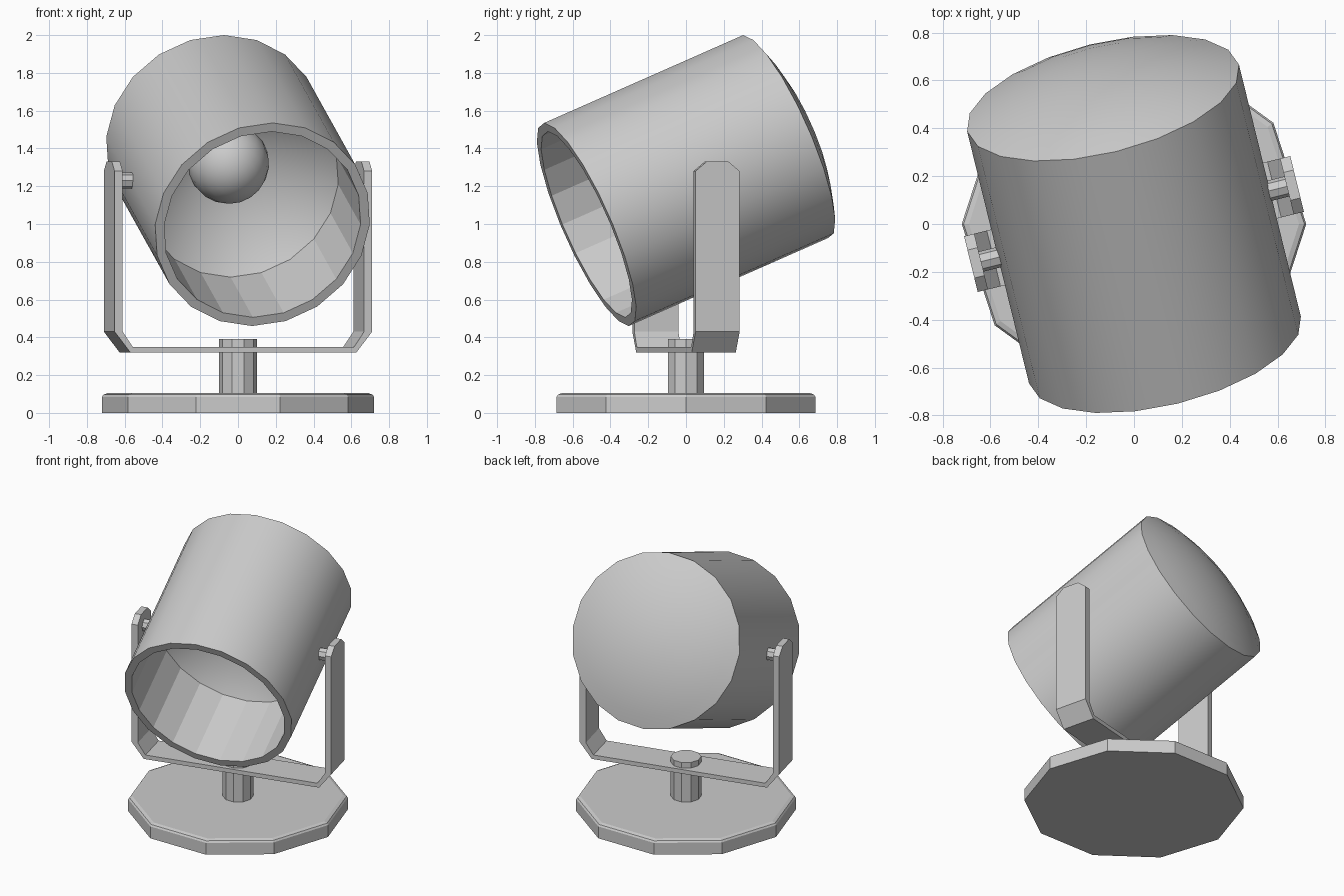
import bpy, bmesh, math
from mathutils import Matrix

if "Cube" in bpy.data.objects:
    bpy.data.objects.remove(bpy.data.objects["Cube"])

YAW = Matrix.Rotation(math.radians(13.8), 4, 'Z')
TILT = math.radians(23.2)
PIVOT = Matrix.Translation((0, 0, 1.23))
HEAD = YAW @ PIVOT @ Matrix.Rotation(TILT - math.pi / 2, 4, 'X')


def finish(name, bm, matrix=Matrix(), smooth=None):
    bmesh.ops.recalc_face_normals(bm, faces=bm.faces)
    mesh = bpy.data.meshes.new(name)
    bm.to_mesh(mesh)
    bm.free()
    mesh.transform(matrix)
    obj = bpy.data.objects.new(name, mesh)
    bpy.context.collection.objects.link(obj)
    if smooth:
        bpy.ops.object.select_all(action='DESELECT')
        obj.select_set(True)
        bpy.context.view_layer.objects.active = obj
        bpy.ops.object.shade_smooth_by_angle(angle=math.radians(smooth))
    return obj


def lathe(name, profile, sides, matrix=Matrix(), smooth=None):
    """Spin (radius, height) points around z; radius 0 makes a pole."""
    bm = bmesh.new()
    rings = []
    for r, h in profile:
        n = sides if r > 0 else 1
        rings.append([bm.verts.new((r * math.cos(math.tau * i / sides),
                                    r * math.sin(math.tau * i / sides), h))
                      for i in range(n)])
    for a, b in zip(rings, rings[1:]):
        for i in range(sides):
            j = (i + 1) % sides
            quad = [a[i % len(a)], a[j % len(a)], b[j % len(b)], b[i % len(b)]]
            bm.faces.new(list(dict.fromkeys(quad)))
    for ring, (r, h) in ((rings[0], profile[0]), (rings[-1], profile[-1])):
        if r > 0:
            bm.faces.new(ring)
    return finish(name, bm, matrix, smooth)


# Ten-sided foot with a softened top edge, and the post through the yoke
lathe("base", [(0.72, 0), (0.72, 0.085), (0.712, 0.097), (0.69, 0.105)], 10)
lathe("post", [(0.1, 0.09), (0.1, 0.39)], 10)

# Yoke: sections of (outer u, outer z, inner u, inner z, half width), mirrored
half = [(0.616, 0.32, 0.604, 0.35, 0.12), (0.702, 0.43, 0.658, 0.43, 0.12),
        (0.702, 1.28, 0.658, 1.28, 0.12), (0.702, 1.33, 0.658, 1.33, 0.06)]
sections = [(-a, b, -c, d, w) for a, b, c, d, w in reversed(half)] + half
bm = bmesh.new()
loops = [[bm.verts.new(p) for p in ((a, -w, b), (a, w, b), (c, w, d), (c, -w, d))]
         for a, b, c, d, w in sections]
for p, q in zip(loops, loops[1:]):
    for i in range(4):
        j = (i + 1) % 4
        bm.faces.new((p[i], p[j], q[j], q[i]))
bm.faces.new(loops[0])
bm.faces.new(loops[-1])
finish("yoke", bm, YAW)

# Pivot pins between the yoke arms and the lamp housing
for side, name in ((1, "right_pivot_pin"), (-1, "left_pivot_pin")):
    turn = Matrix.Rotation(side * math.pi / 2, 4, 'Y')
    lathe(name, [(0.043, 0.54), (0.043, 0.67)], 8, YAW @ PIVOT @ turn)

# Lamp housing: reflector cone, inner wall, front rim, outer shell, domed back
R, IN, H, DOME = 0.585, 0.535, 0.59, 0.12
rho = (R * R + DOME * DOME) / (2 * DOME)
profile = [(0, 0.43), (IN, -0.05), (IN, -H), (R, -H), (R, H)]
profile += [(r, H + math.sqrt(rho * rho - r * r) - (rho - DOME))
            for r in (0.5, 0.38, 0.25, 0.12, 0)]
housing = lathe("lamp_housing", profile, 20, HEAD, smooth=30)
for poly in housing.data.polygons[20:40]:   # inner wall stays faceted
    poly.use_smooth = False

# Bulb seated in the reflector
bm = bmesh.new()
bmesh.ops.create_uvsphere(bm, u_segments=20, v_segments=12, radius=0.215)
finish("bulb", bm, HEAD @ Matrix.Translation((0, 0, 0.23)), smooth=40)
